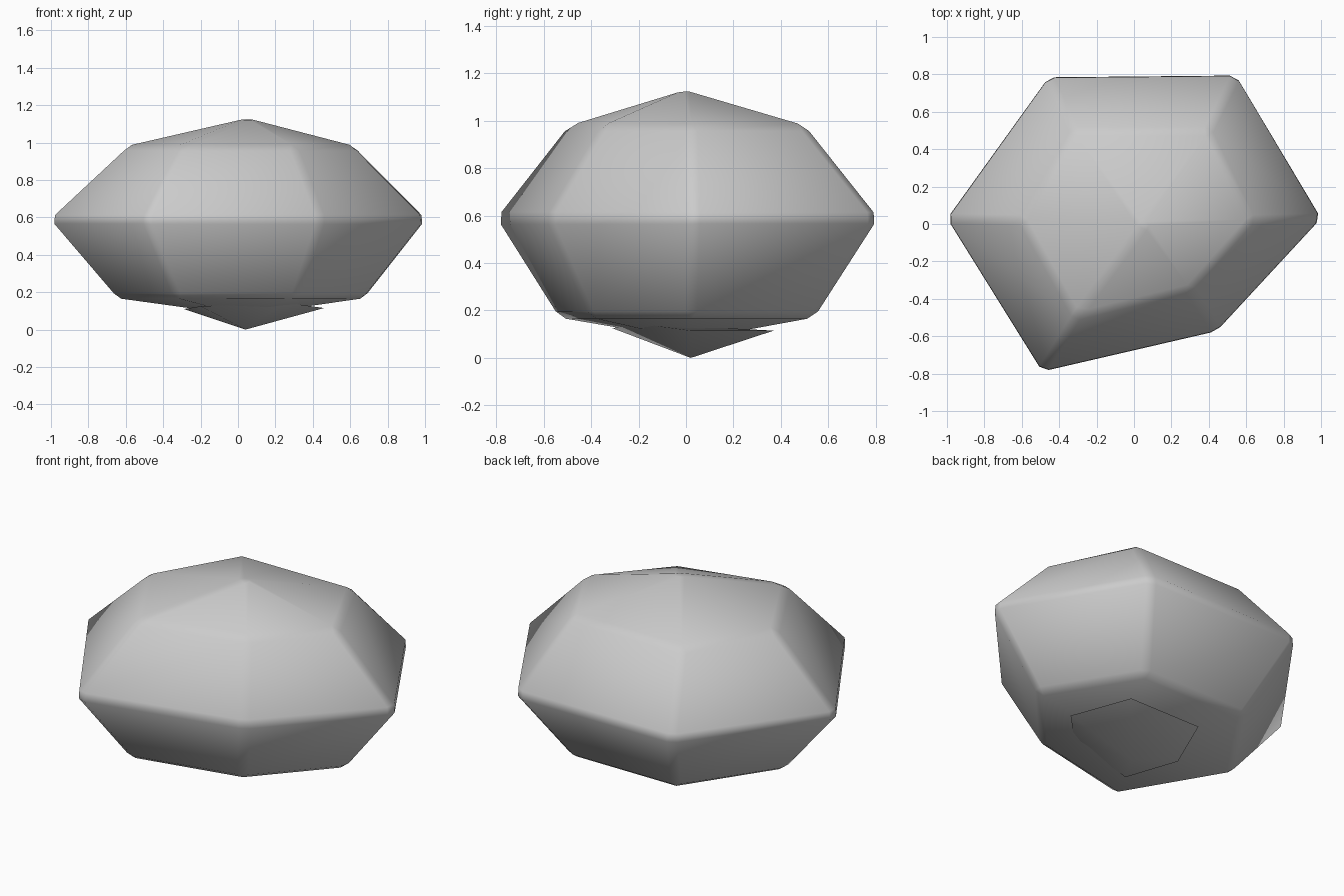
import bpy, bmesh, math

if "Cube" in bpy.data.objects:
    bpy.data.objects.remove(bpy.data.objects["Cube"])


def stacked_hexes(name, bottom, rings, top=None, bevel=0.0):
    """Six-sided shell: pole, rings from low to high, optional pole."""
    bm = bmesh.new()
    loops = [[bm.verts.new(p) for p in ring] for ring in rings]
    low = bm.verts.new(bottom)
    high = bm.verts.new(top) if top else None
    for i in range(6):
        j = (i + 1) % 6
        bm.faces.new((low, loops[0][j], loops[0][i]))
        for a, b in zip(loops, loops[1:]):
            bm.faces.new((a[i], a[j], b[j], b[i]))
        if high:
            bm.faces.new((loops[-1][i], loops[-1][j], high))
    if not high:
        bm.faces.new(loops[-1])
    bmesh.ops.recalc_face_normals(bm, faces=bm.faces)
    if bevel:
        edges = [e for e in bm.edges
                 if e.calc_face_angle(0) > math.radians(22)]
        bmesh.ops.bevel(bm, geom=edges, offset=bevel, offset_type='OFFSET',
                        segments=1, affect='EDGES', profile=0.5)
    me = bpy.data.meshes.new(name)
    bm.to_mesh(me)
    bm.free()
    ob = bpy.data.objects.new(name, me)
    bpy.context.collection.objects.link(ob)
    bpy.ops.object.select_all(action='DESELECT')
    ob.select_set(True)
    bpy.context.view_layer.objects.active = ob
    bpy.ops.object.shade_smooth_by_angle(angle=math.radians(40))
    return ob


# Rock body: outlines run counter-clockwise from the right corner
waist = [(1.02, .03), (.555, .81), (-.465, .80), (-1.02, .03), (-.50, -.805), (.45, -.585)]
shoulder = [(.63, .02), (.40, .50), (-.32, .50), (-.60, .02), (-.31, -.50), (.30, -.35)]
foot = [(.69, .02), (.37, .54), (-.31, .54), (-.66, .02), (-.33, -.54), (.31, -.40)]
body_rings = [[(x, y, z) for x, y in ring]
              for ring, z in ((foot, .17), (waist, .59), (shoulder, .98))]
stacked_hexes("rock_body", (.03, .02, .075), body_rings, (.05, -.01, 1.13), bevel=.03)

# Pointed lump poking out of the underside
lump = [(.46, .02, .115), (.33, .37, .115), (-.14, .37, .115),
        (-.29, .02, .11), (-.20, -.31, .125), (.25, -.20, .145)]
stacked_hexes("rock_underside_point", (.04, .02, 0), [lump])
